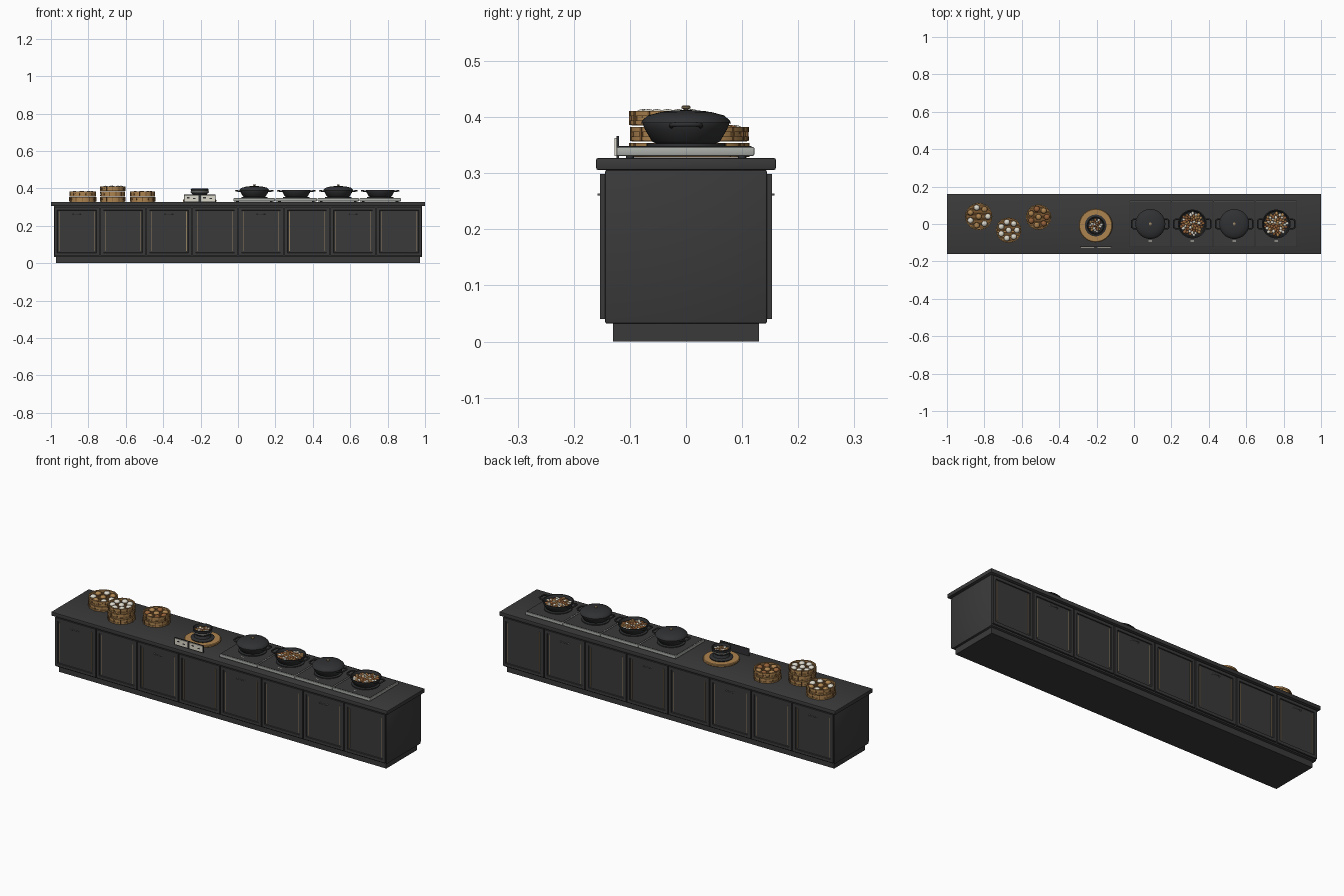
import bpy, bmesh, math, random
from mathutils import Matrix, Vector

random.seed(4)
cube = bpy.data.objects.get("Cube")
if cube:
    bpy.data.objects.remove(cube, do_unlink=True)


def material(name, r, g, b):
    m = bpy.data.materials.new(name)
    m.use_nodes = True
    m.diffuse_color = (r, g, b, 1)
    m.node_tree.nodes["Principled BSDF"].inputs["Base Color"].default_value = (r, g, b, 1)
    return m


CHARCOAL = material("charcoal", .042, .042, .042)
IRON = material("cast iron", .03, .031, .033)
STEEL = material("steel", .4, .42, .39)
BRASS = material("brass", .3, .22, .12)
BAMBOO = material("bamboo", .42, .23, .08)
DARK_WOOD = material("dark bamboo", .2, .095, .03)
CREAM = material("cream", .72, .69, .6)
FOOD = material("browned food", .3, .12, .04)


def finish(bm, name, mats, smooth=False):
    mesh = bpy.data.meshes.new(name)
    bmesh.ops.recalc_face_normals(bm, faces=bm.faces)
    bm.to_mesh(mesh)
    bm.free()
    ob = bpy.data.objects.new(name, mesh)
    bpy.context.collection.objects.link(ob)
    for m in mats:
        mesh.materials.append(m)
    if smooth:
        bpy.ops.object.select_all(action='DESELECT')
        ob.select_set(True)
        bpy.context.view_layer.objects.active = ob
        bpy.ops.object.shade_smooth_by_angle(angle=math.radians(35))
    return ob


def add_box(bm, lo, hi):
    """Box between two corners"""
    lo, hi = Vector(lo), Vector(hi)
    mat = Matrix.Translation((lo + hi) / 2) @ Matrix.Diagonal((*(hi - lo), 1))
    return bmesh.ops.create_cube(bm, size=1, matrix=mat)["verts"]


def box(name, lo, hi, mat, bevel=0):
    bm = bmesh.new()
    add_box(bm, lo, hi)
    if bevel:
        bmesh.ops.bevel(bm, geom=bm.edges[:], offset=bevel, segments=2, profile=.5, affect='EDGES')
    return finish(bm, name, [mat], bevel > 0)


def lathe(name, profile, centre, mat, sides=40):
    """Spin a radius / height profile round a vertical axis"""
    bm = bmesh.new()
    verts = [bm.verts.new((r, 0, z)) for r, z in profile]
    edges = [bm.edges.new(pair) for pair in zip(verts, verts[1:])]
    bmesh.ops.spin(bm, geom=verts + edges, axis=(0, 0, 1), cent=(0, 0, 0),
                   steps=sides, angle=math.tau)
    bmesh.ops.remove_doubles(bm, verts=bm.verts, dist=.00005)
    bmesh.ops.translate(bm, verts=bm.verts, vec=centre)
    return finish(bm, name, [mat], True)


def tube(name, points, radius, mat):
    curve = bpy.data.curves.new(name, 'CURVE')
    curve.dimensions = '3D'
    curve.bevel_depth = radius
    curve.bevel_resolution = 2
    curve.use_fill_caps = True
    spline = curve.splines.new('POLY')
    spline.points.add(len(points) - 1)
    for p, co in zip(spline.points, points):
        p.co = (*co, 1)
    curve.materials.append(mat)
    ob = bpy.data.objects.new(name, curve)
    bpy.context.collection.objects.link(ob)


def heap(name, centre, radius, size, count, mats, flat=.6):
    """Scatter of small morsels filling a disc"""
    bm = bmesh.new()
    for i in range(count):
        d = radius * math.sqrt((i + .5) / count)
        a = i * 2.4
        s = size * random.uniform(.8, 1.2)
        pos = Vector(centre) + Vector((d * math.cos(a), d * math.sin(a), 0))
        old = set(bm.faces)
        bmesh.ops.create_icosphere(bm, subdivisions=2, radius=s, matrix=Matrix.Translation(pos)
                                   @ Matrix.Rotation(a, 4, 'Z') @ Matrix.Diagonal((1, .8, flat, 1)))
        pick = random.randrange(len(mats))
        for f in bm.faces:
            if f not in old:
                f.material_index = pick
    finish(bm, name, mats, True)


# Cabinet carcass
box("plinth", (-.973, -.13, 0), (.973, .13, .034), CHARCOAL)
box("cabinet_body", (-.985, -.144, .032), (.985, .144, .306), CHARCOAL, .003)
box("countertop", (-1, -.16, .306), (1, .16, .327), CHARCOAL, .003)

# Recessed doors with brass strips and alternate pulls, on both long sides
WIDTH = 1.97 / 8
for side, label in ((-1, "front"), (1, "back")):
    for i in range(8):
        cx = -.985 + WIDTH * (i + .5)
        half = WIDTH / 2 - .003
        bm = bmesh.new()
        add_box(bm, (cx - half, min(side * .143, side * .153), .04),
                (cx + half, max(side * .143, side * .153), .299))
        bm.normal_update()
        panel = [f for f in bm.faces if f.normal.y * side > .9]
        bmesh.ops.inset_region(bm, faces=panel, thickness=.022)
        bmesh.ops.inset_region(bm, faces=panel, thickness=.002, depth=-.005)
        finish(bm, f"{label}_door_{i + 1}", [CHARCOAL])
        for e in (-1, 1):
            x = cx + e * (half - .026)
            box(f"{label}_door_strip", (x - .0015, min(side * .147, side * .15), .064),
                (x + .0015, max(side * .147, side * .15), .275), BRASS)
        if i % 2 == 0:
            tube(f"{label}_pull", [(cx - .022, side * .147, .262), (cx - .022, side * .157, .262),
                                   (cx + .022, side * .157, .262), (cx + .022, side * .147, .262)],
                 .0016, STEEL)


# Stacked bamboo steamers
def steamer(name, x, y, r, tiers, fillings):
    h = .0285
    for t in range(tiers):
        z = .327 + t * h
        lathe(f"{name}_tier", [(0, .004), (0, .001), (r - .003, .001), (r - .003, .003), (r, .003),
                               (r, .010), (r - .003, .010), (r - .003, .018), (r, .018), (r, .027),
                               (r - .006, .027), (r - .006, .004), (0, .004)], (x, y, z), BAMBOO, 32)
        # Dark lashings round each tier
        bm = bmesh.new()
        for k in range(12):
            verts = add_box(bm, (r - .004, -.0022, .002), (r + .0012, .0022, .0272))
            bmesh.ops.rotate(bm, verts=verts, cent=(0, 0, 0),
                             matrix=Matrix.Rotation(math.tau * (k + t / 2) / 12, 3, 'Z'))
        bmesh.ops.translate(bm, verts=bm.verts, vec=(x, y, z))
        finish(bm, f"{name}_lashings", [DARK_WOOD])
    top = .327 + tiers * h
    # Slatted rack
    bm = bmesh.new()
    for k in range(-4, 5):
        w = math.sqrt((r - .006) ** 2 - (k * .0135) ** 2)
        add_box(bm, (x - w, y + k * .0135 - .005, top - .013), (x + w, y + k * .0135 + .005, top - .011))
    finish(bm, f"{name}_rack", [DARK_WOOD])
    # Ring of buns
    bm = bmesh.new()
    spots = [(0, 0)] + [((r - .023) * math.cos(k * math.tau / 7), (r - .023) * math.sin(k * math.tau / 7))
                        for k in range(7)]
    for k, (dx, dy) in enumerate(spots):
        old = set(bm.faces)
        bmesh.ops.create_uvsphere(bm, u_segments=16, v_segments=8, radius=.0155, matrix=Matrix.Translation(
            (x + dx, y + dy, top - .009)) @ Matrix.Diagonal((1, 1, .7, 1)))
        for f in bm.faces:
            if f not in old:
                f.material_index = k % len(fillings)
    finish(bm, f"{name}_buns", fillings, True)


steamer("left_steamer", -.83, .04, .072, 2, [BAMBOO, CREAM])
steamer("tall_steamer", -.67, -.033, .067, 3, [CREAM])
steamer("small_steamer", -.51, .037, .067, 2, [BAMBOO, FOOD])

# Serving bowl on a wooden board
BX, BY = -.205, -.008
lathe("round_board", [(0, .328), (.086, .328), (.09, .331), (.09, .338), (.086, .341), (0, .341)],
      (BX, BY, 0), BAMBOO)
lathe("bowl_stand", [(0, .341), (.056, .341), (.058, .346), (.042, .352), (.036, .366), (0, .366)],
      (BX, BY, 0), IRON)
lathe("bowl", [(0, .362), (.034, .362), (.046, .378), (.048, .397), (.044, .398), (.04, .385), (0, .383)],
      (BX, BY, 0), IRON)
lathe("bowl_band", [(.0455, .376), (.0482, .377), (.0492, .382), (.0475, .383)], (BX, BY, 0), STEEL)
heap("bowl_food", (BX, BY, .386), .034, .008, 26, [FOOD, CREAM, BAMBOO])

# Label holder with two blank cards
box("card_holder", (-.29, -.124, .327), (-.12, -.119, .366), IRON)
for cx in (-.249, -.161):
    box("card", (cx - .038, -.127, .331), (cx + .038, -.123, .363), CREAM)
    for dx, dz in ((-.018, .35), (.015, .345)):
        box("card_mark", (cx + dx - .007, -.1275, dz - .003), (cx + dx + .007, -.1265, dz + .003), IRON)

# Four hob units, each with its pot
for i in range(4):
    cx = .0875 + i * .2243
    x0, x1 = cx - .1115, cx + .1115
    box("hob_tray", (x0, -.124, .331), (x1, .122, .347), STEEL, .003)
    box("hob_glass", (x0 + .0035, -.119, .345), (x1 - .0035, .117, .3485), CHARCOAL)
    box("hob_mark", (cx - .009, -.093, .348), (cx + .009, -.089, .3492), CREAM)
    lathe("burner", [(0, .348), (.07, .348), (.07, .353), (0, .353)], (cx, 0, 0), IRON)
    for dx in (-.09, .09):
        for dy in (-.1, .1):
            lathe("hob_foot", [(0, .326), (.007, .326), (.007, .332), (0, .332)], (cx + dx, dy, 0), IRON, 12)

    lathe("pot", [(0, .353), (.054, .353), (.061, .357), (.073, .378), (.077, .387), (.077, .39),
                  (.072, .39), (.066, .376), (0, .374)], (cx, 0, 0), IRON, 48)
    for s in (-1, 1):
        tube("pot_handle", [(cx + s * .069, -.026, .384), (cx + s * .09, -.026, .386),
                            (cx + s * .099, -.018, .387), (cx + s * .099, .018, .387),
                            (cx + s * .09, .026, .386), (cx + s * .069, .026, .384)], .0042, IRON)
    if i % 2 == 0:
        lathe("lid", [(.073, .388), (.08, .389), (.078, .394), (.068, .403), (.045, .409), (.02, .412),
                      (0, .4125)], (cx, 0, 0), IRON, 48)
        lathe("lid_knob", [(0, .411), (.004, .411), (.004, .414), (.008, .416), (.008, .419), (.005, .421),
                           (0, .421)], (cx, 0, 0), BRASS, 16)
    else:
        heap("pot_food", (cx, 0, .378), .06, .0095, 60, [FOOD, FOOD, BAMBOO, CREAM])
